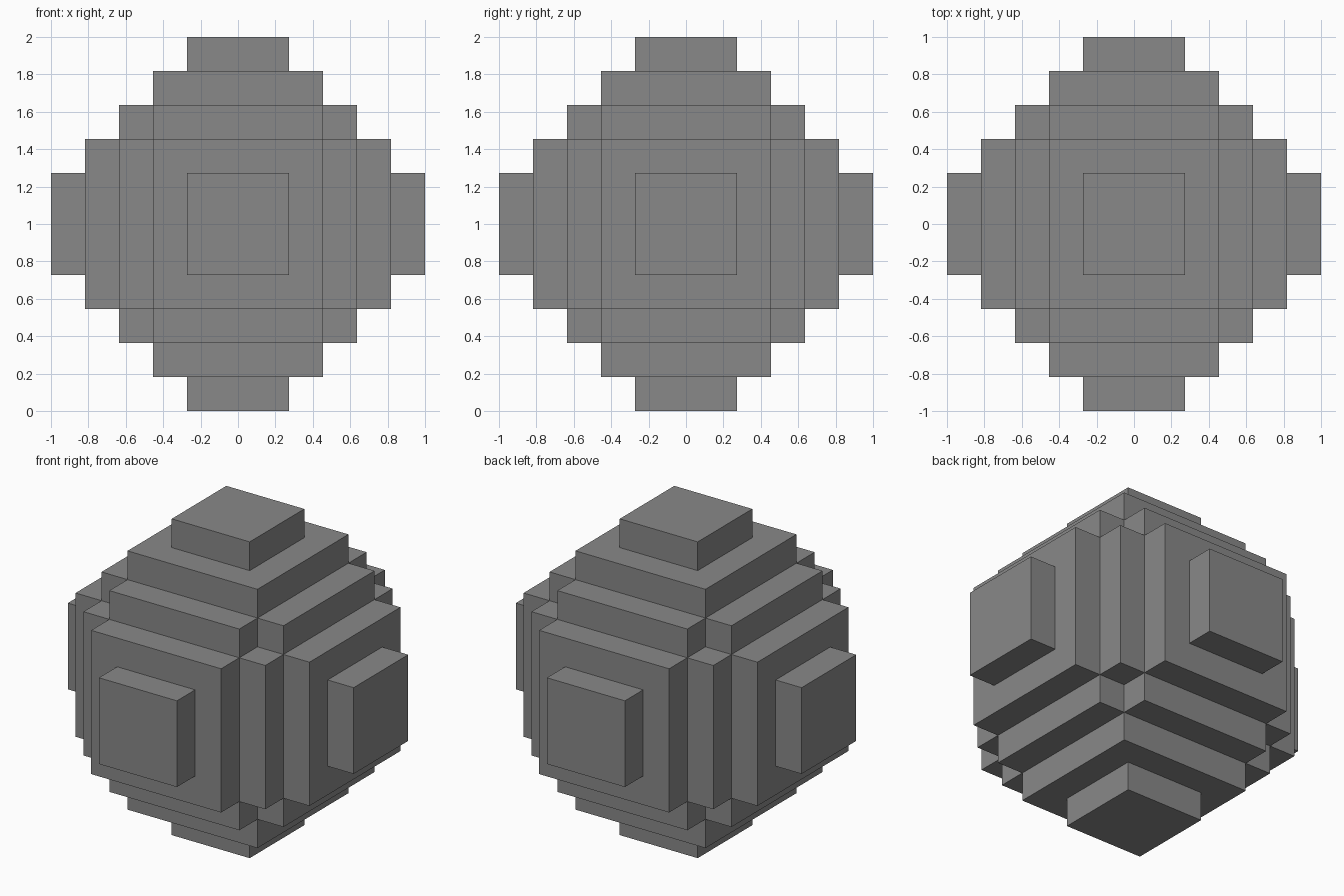
import bpy
import bmesh
from mathutils import Vector

default_cube = bpy.data.objects.get("Cube")
if default_cube:
    bpy.data.objects.remove(default_cube)

UNIT = 2 / 11  # the ball is eleven blocks across

# Half sizes, in blocks, of the overlapping boxes, largest side first
TIERS = [(5.5, 1.5, 1.5), (4.5, 2.5, 2.5), (3.5, 3.5, 2.5)]

# Grid lines shared by all three axes
steps = [1.5, 2.5, 3.5, 4.5, 5.5]
levels = [-s for s in reversed(steps)] + steps
CELLS = range(len(levels) - 1)


def is_solid(cell):
    """True when the grid cell lies within one of the boxes, turned any way."""
    if any(i not in CELLS for i in cell):
        return False
    reach = sorted((max(abs(levels[i]), abs(levels[i + 1])) for i in cell), reverse=True)
    return any(all(r <= t for r, t in zip(reach, tier)) for tier in TIERS)


def add_side(bm, cell, axis, side):
    """Add the face of a cell that looks along an axis, towards side 0 or 1."""
    corners = []
    for du, dv in ((0, 0), (1, 0), (1, 1), (0, 1)):
        index = list(cell)
        index[axis] += side
        index[(axis + 1) % 3] += du
        index[(axis + 2) % 3] += dv
        corners.append(bm.verts.new(Vector([levels[i] for i in index]) * UNIT))
    bm.faces.new(corners if side else corners[::-1])


# Stepped ball: only the outer faces of the solid cells
bm = bmesh.new()
for cell in [(x, y, z) for x in CELLS for y in CELLS for z in CELLS]:
    if not is_solid(cell):
        continue
    for axis in range(3):
        for side in (0, 1):
            neighbour = list(cell)
            neighbour[axis] += 2 * side - 1
            if not is_solid(neighbour):
                add_side(bm, cell, axis, side)
bmesh.ops.remove_doubles(bm, verts=bm.verts, dist=0.001)
bmesh.ops.translate(bm, verts=bm.verts, vec=(0, 0, 1))

mesh = bpy.data.meshes.new("stepped_ball")
bm.to_mesh(mesh)
bm.free()
ball = bpy.data.objects.new("stepped_ball", mesh)
bpy.context.collection.objects.link(ball)

# Plain grey
GREY = (0.25, 0.25, 0.25, 1)
grey = bpy.data.materials.new("grey")
grey.use_nodes = True
grey.diffuse_color = GREY
grey.node_tree.nodes["Principled BSDF"].inputs["Base Color"].default_value = GREY
mesh.materials.append(grey)
